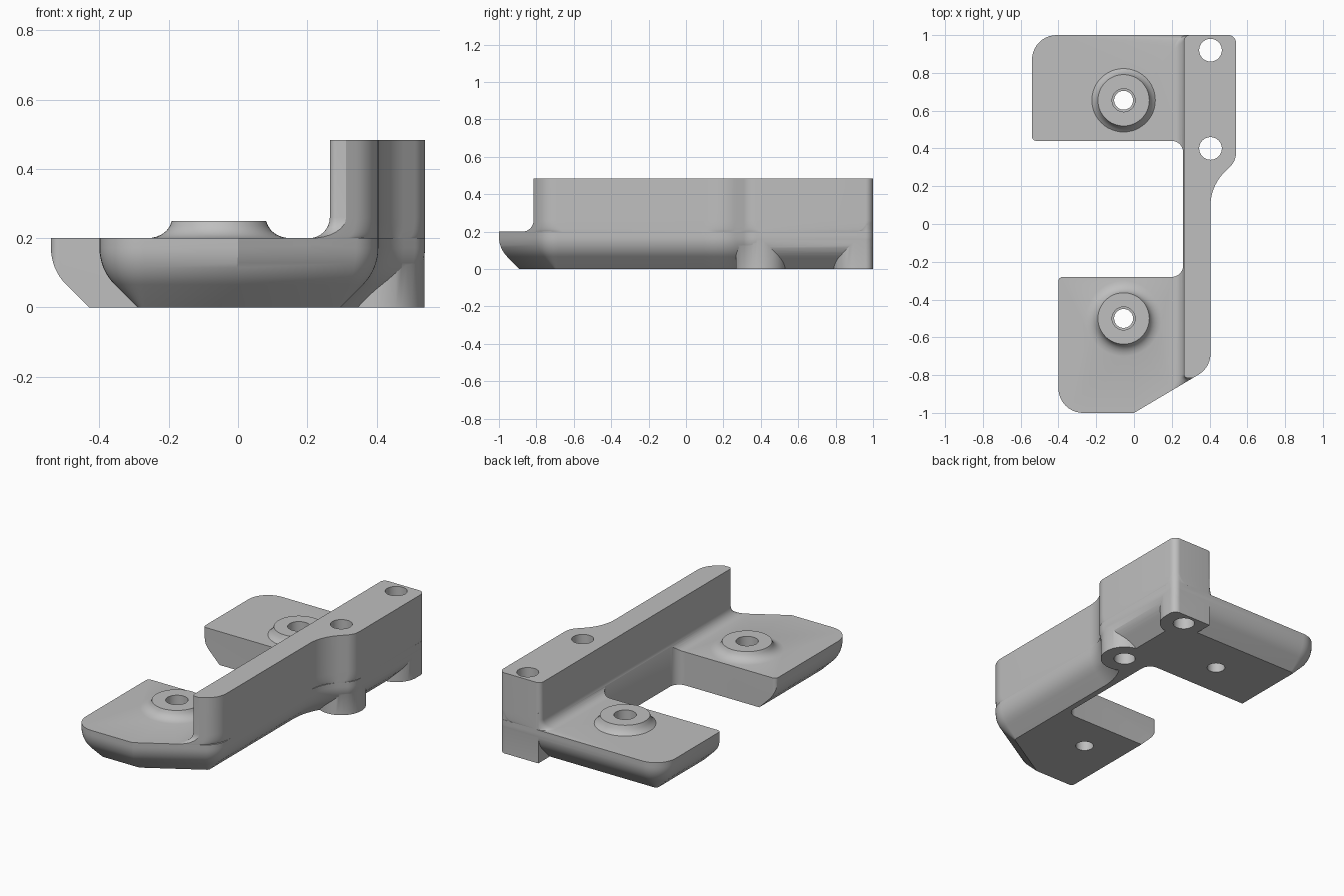
import bpy, bmesh
from math import pi, sin, cos, tan
from mathutils import Vector

if "Cube" in bpy.data.objects:
    bpy.data.objects.remove(bpy.data.objects["Cube"], do_unlink=True)

grey = bpy.data.materials.new("plain grey")
grey.use_nodes = True
grey.diffuse_color = (0.52, 0.52, 0.52, 1)
grey.node_tree.nodes["Principled BSDF"].inputs["Base Color"].default_value = grey.diffuse_color


def outline(corners, d=0.0, moved=None, seg=10):
    """Counter-clockwise rounded polygon, its moved edges shifted inward by d."""
    n = len(corners)
    pts = [Vector(c[:2]) for c in corners]
    dirs = [(pts[(i + 1) % n] - pts[i]).normalized() for i in range(n)]
    shift = [d if moved is None or i in moved else 0.0 for i in range(n)]
    base = [pts[i] + Vector((-dirs[i].y, dirs[i].x)) * shift[i] for i in range(n)]
    sharp = []
    for i in range(n):
        a, b = dirs[i - 1], dirs[i]
        sharp.append(base[i - 1] + a * ((base[i] - base[i - 1]).cross(b) / a.cross(b)))
    ring = []
    for i in range(n):
        p, a, b, r = sharp[i], dirs[i - 1], dirs[i], corners[i][2]
        if r == 0:
            ring.append(p)
            continue
        turn = a.angle_signed(b) * -1
        side = 1 if turn > 0 else -1
        r = max(r - side * d, 0.004)
        room = 0.8 * min((p - sharp[i - 1]).length, (sharp[(i + 1) % n] - p).length)
        t = min(r * tan(abs(turn) / 2), room)
        r = t / tan(abs(turn) / 2)
        start = p - a * t
        left = Vector((-a.y, a.x)) * side
        for k in range(seg + 1):
            w = abs(turn) * k / seg
            ring.append(start + a * (r * sin(w)) + left * (r * (1 - cos(w))))
    return ring


def circle(c, r, seg=48):
    return [Vector((c[0] + r * cos(2 * pi * k / seg), c[1] + r * sin(2 * pi * k / seg)))
            for k in range(seg)]


def loft(name, layers):
    """Solid through a stack of (z, ring) layers."""
    bm = bmesh.new()
    rings = [[bm.verts.new((p.x, p.y, z)) for p in ring] for z, ring in layers]
    n = len(rings[0])
    for lo, hi in zip(rings, rings[1:]):
        for k in range(n):
            j = (k + 1) % n
            bm.faces.new((lo[k], lo[j], hi[j], hi[k]))
    bm.faces.new(rings[0][::-1])
    bm.faces.new(rings[-1])
    mesh = bpy.data.meshes.new(name)
    bm.to_mesh(mesh)
    bm.free()
    mesh.materials.append(grey)
    ob = bpy.data.objects.new(name, mesh)
    bpy.context.collection.objects.link(ob)
    return ob


def combine(target, tool, operation):
    mod = target.modifiers.new(operation, 'BOOLEAN')
    mod.operation, mod.solver, mod.object = operation, 'EXACT', tool
    bpy.context.view_layer.objects.active = target
    bpy.ops.object.modifier_apply(modifier=mod.name)
    bpy.data.objects.remove(tool, do_unlink=True)


# Outer right side, shared by the base plate and the wall
slope = 0.24 / 0.405
right_side = [(0.405, -0.76, 0.13), (0.405, 0.2, 0.25), (0.54, 0.335, 0.1), (0.54, 1, 0.04)]

# Base plate with a rounded chamfer under its outer edges
plate = [(-0.40, -1, 0.13), (0, -1, 0)] + right_side + [
    (-0.54, 1, 0.13), (-0.54, 0.1, 0), (-0.40, 0.1, 0)]
R, inset, top = 0.15, 0.11, 0.20
layers = [(0, outline(plate, inset))]
for k in range(9):
    w = pi / 4 * (1 - k / 8)
    z = inset + R * (tan(pi / 8) - sin(w))
    layers.append((z, outline(plate, R * (1 - cos(w)))))
layers.append((top, outline(plate)))
bracket = loft("mounting_bracket", layers)

# Upright wall with a fillet along its left and front foot
front_y = -0.815
wall = [(0.265, front_y, 0.02), ((front_y + 1) / slope, front_y, 0)] + right_side + [(0.265, 1, 0.03)]
foot = {0, len(wall) - 1}
fil = 0.06
layers = [(top - 0.02, outline(wall, -fil, foot))]
for k in range(9):
    w = pi / 2 * k / 8
    layers.append((top + fil * (1 - cos(w)), outline(wall, -fil * (1 - sin(w)), foot)))
layers.append((0.483, outline(wall)))
combine(bracket, loft("wall", layers), 'UNION')

# Columns around the wall holes, down to the floor
front_hole, back_hole = (0.405, 0.4), (0.405, 0.92)
ring = circle(front_hole, 0.134)
combine(bracket, loft("front_column", [(0, ring), (0.3, ring)]), 'UNION')
ring = outline([(0.28, 0.787, 0.125), (0.539, 0.787, 0.13), (0.539, 0.999, 0.04), (0.28, 0.999, 0)])
combine(bracket, loft("back_column", [(0, ring), (0.3, ring)]), 'UNION')

# Round bosses on the two pads
front_boss, back_boss = (-0.055, -0.5), (-0.055, 0.655)
flared = [(0.18, 0.2), (0.2, 0.2), (0.204, 0.181), (0.211, 0.165),
          (0.222, 0.151), (0.235, 0.142), (0.25, 0.136)]
coned = [(0.18, 0.168), (0.2, 0.168), (0.212, 0.155), (0.23, 0.143), (0.25, 0.136)]
for c, profile in ((front_boss, flared), (back_boss, coned)):
    combine(bracket, loft("boss", [(z, circle(c, r)) for z, r in profile]), 'UNION')

# Pocket between the pads
pocket = [(0.26, -0.28, 0.06), (0.26, 0.44, 0.06), (-0.541, 0.44, 0.025), (-0.541, 0.6, 0),
          (-0.7, 0.6, 0), (-0.7, -0.4, 0), (-0.401, -0.4, 0), (-0.401, -0.28, 0.025)]
ring = outline(pocket)
combine(bracket, loft("pocket_cutter", [(-0.1, ring), (0.6, ring)]), 'DIFFERENCE')

# Through holes, stepped in the bosses
for c in (front_hole, back_hole):
    ring = circle(c, 0.06)
    combine(bracket, loft("hole_cutter", [(-0.1, ring), (0.6, ring)]), 'DIFFERENCE')
for c in (front_boss, back_boss):
    steps = [(-0.1, 0.05), (0.19, 0.05), (0.191, 0.061), (0.4, 0.061)]
    combine(bracket, loft("hole_cutter", [(z, circle(c, r)) for z, r in steps]), 'DIFFERENCE')

bpy.ops.object.select_all(action='DESELECT')
bracket.select_set(True)
bpy.context.view_layer.objects.active = bracket
bpy.ops.object.shade_smooth_by_angle(angle=0.5)
